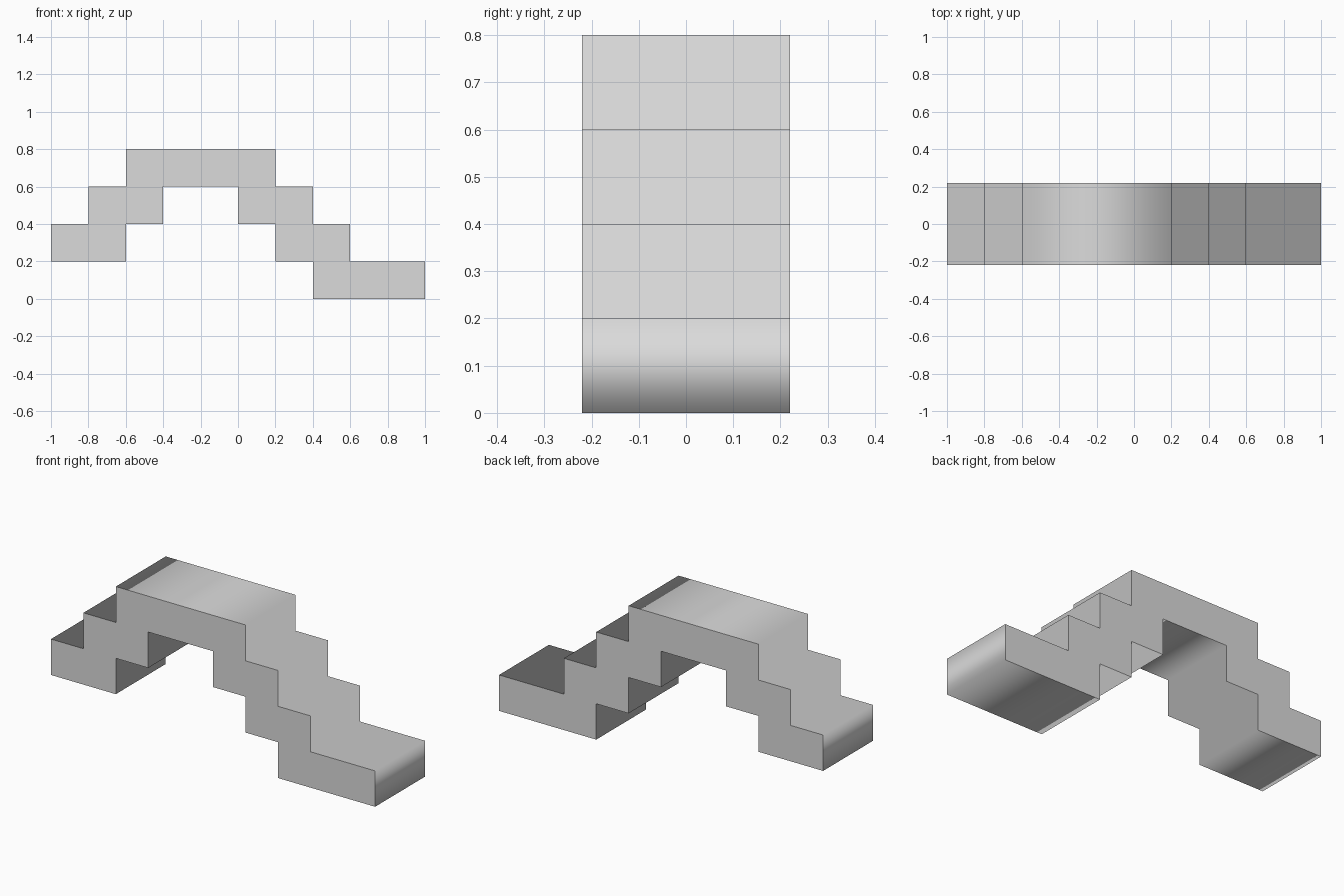
import bpy
import bmesh

cube = bpy.data.objects.get("Cube")
if cube:
    bpy.data.objects.remove(cube, do_unlink=True)

STEP = 0.2          # tread and riser size
HALF_WIDTH = 0.22   # half the depth along y


def make_material(name, colour):
    mat = bpy.data.materials.new(name)
    mat.use_nodes = True
    mat.diffuse_color = colour
    mat.node_tree.nodes["Principled BSDF"].inputs["Base Color"].default_value = colour
    return mat


def walk(start, moves):
    """Trace (x, z) points from (dx, dz) moves, all counted in steps."""
    x, z = start
    points = []
    for dx, dz in moves:
        x += dx
        z += dz
        points.append((x, z))
    return points


UP, DOWN, RIGHT, LEFT = (0, 1), (0, -1), (1, 0), (-1, 0)

# Upper outline: up the left stairs, over the deck, down to the foot
upper = walk((-5, 1), [UP, RIGHT, UP, RIGHT, UP, (4, 0), DOWN, RIGHT, DOWN,
                       RIGHT, DOWN, (2, 0), DOWN])
# Lower outline: under the foot, up to the soffit, down to the left landing
lower = walk((5, 0), [(-3, 0), UP, LEFT, UP, LEFT, UP, (-2, 0), DOWN, LEFT,
                      DOWN, (-2, 0)])

# Extrude the outline into one solid stepped bridge
bm = bmesh.new()
verts = [bm.verts.new((x * STEP, -HALF_WIDTH, z * STEP)) for x, z in upper + lower]
front = bm.faces.new(verts)
result = bmesh.ops.extrude_face_region(bm, geom=[front], use_keep_orig=True)
back_verts = [g for g in result["geom"] if isinstance(g, bmesh.types.BMVert)]
bmesh.ops.translate(bm, verts=back_verts, vec=(0, 2 * HALF_WIDTH, 0))
bmesh.ops.recalc_face_normals(bm, faces=bm.faces)

# Stepped band is shaded smooth, the flat front and back keep sharp rims
for face in bm.faces:
    face.smooth = abs(face.normal.y) < 0.5
for edge in bm.edges:
    edge.smooth = all(face.smooth for face in edge.link_faces)

mesh = bpy.data.meshes.new("stepped_bridge")
bm.to_mesh(mesh)
bm.free()
mesh.materials.append(make_material("light_grey", (0.71, 0.71, 0.71, 1)))
bridge = bpy.data.objects.new("stepped_bridge", mesh)
bpy.context.collection.objects.link(bridge)
